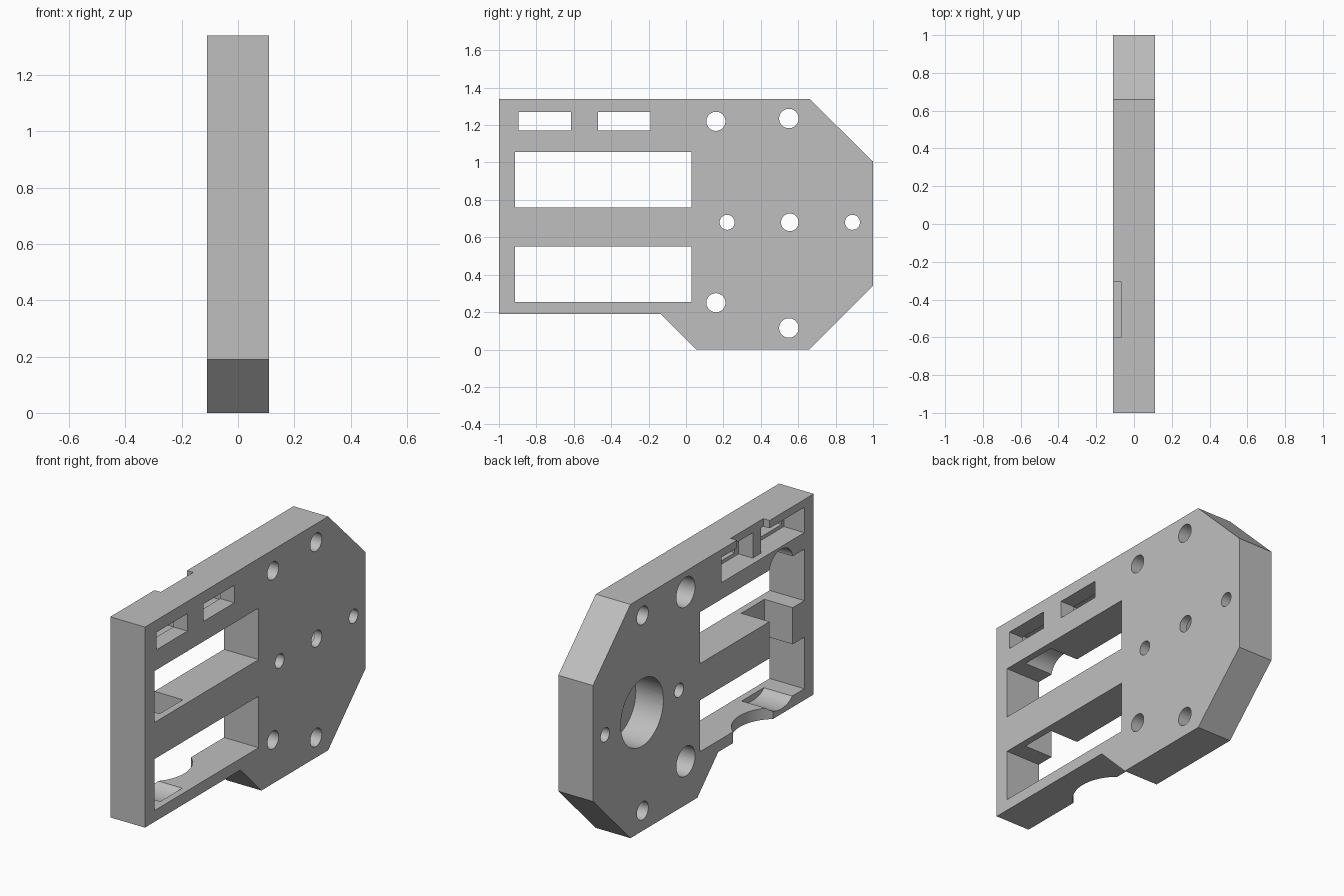
import bpy, bmesh, math

cube = bpy.data.objects.get("Cube")
if cube:
    bpy.data.objects.remove(cube, do_unlink=True)

grey = bpy.data.materials.new("plain grey")
grey.use_nodes = True
colour = (0.52, 0.52, 0.52, 1)
grey.diffuse_color = colour
grey.node_tree.nodes["Principled BSDF"].inputs["Base Color"].default_value = colour

X = 0.11          # half the plate thickness
OUT = 0.2         # safely outside the plate


def prism(name, points, low, high, axis="x"):
    """Extrude a profile: (y, z) points along x, or (x, y) points along z."""
    bm = bmesh.new()
    place = (lambda a, b, h: (h, a, b)) if axis == "x" else (lambda a, b, h: (a, b, h))
    face = bm.faces.new([bm.verts.new(place(a, b, low)) for a, b in points])
    move = place(0, 0, high - low)
    top = bmesh.ops.extrude_face_region(bm, geom=[face])["geom"]
    bmesh.ops.translate(bm, vec=move, verts=[v for v in top if isinstance(v, bmesh.types.BMVert)])
    bmesh.ops.recalc_face_normals(bm, faces=bm.faces)
    mesh = bpy.data.meshes.new(name)
    bm.to_mesh(mesh)
    bm.free()
    mesh.materials.append(grey)
    obj = bpy.data.objects.new(name, mesh)
    bpy.context.collection.objects.link(obj)
    return obj


def arc(cx, cy, rx, ry, start, end, steps):
    angles = [math.radians(start + (end - start) * i / steps) for i in range(steps + 1)]
    return [(cx + rx * math.cos(a), cy + ry * math.sin(a)) for a in angles]


def cut(points, low=-OUT, high=OUT, axis="x"):
    cutter = prism("cutter", points, low, high, axis)
    cutter.hide_render = True
    mod = plate.modifiers.new("cut", "BOOLEAN")
    mod.operation = "DIFFERENCE"
    mod.solver = "EXACT"
    mod.object = cutter
    bpy.ops.object.modifier_apply(modifier=mod.name)
    bpy.data.objects.remove(cutter, do_unlink=True)


def cut_box(y0, y1, z0, z1, low=-OUT, high=OUT):
    cut([(y0, z0), (y1, z0), (y1, z1), (y0, z1)], low, high)


def cut_hole(y, z, r, high=OUT):
    cut(arc(y, z, r, r, 0, 360, 48)[:-1], -OUT, high)


# Mounting plate with clipped corners
plate = prism("mounting_plate", [(-1, 0.19), (-0.135, 0.19), (0.055, 0), (0.66, 0),
                                 (1, 0.34), (1, 1.005), (0.66, 1.34), (-1, 1.34)], -X, X)
bpy.context.view_layer.objects.active = plate
plate.select_set(True)

# Two large windows
for z0, z1 in ((0.255, 0.55), (0.76, 1.055)):
    cut_box(-0.915, 0.03, z0, z1)

# Round-ended channel across the bars, open on the rear side
cut(arc(-0.705, 0.27, 0.105, 0.05, 180, 360, 20)
    + arc(-0.705, 1.045, 0.105, 0.09, 0, 180, 20), -OUT, 0.07)

# Shallow curved relief in the bottom bar
cut(arc(-0.26, -0.45, 0.235, 0.235, 0, 360, 72)[:-1], 0.1, 0.3, "z")

# Connector pocket: shallow rim, two deep bays with a post between, and slots
cut_box(-0.915, -0.165, 1.15, 1.295, -OUT, -0.07)
for y0, y1 in ((-0.915, -0.58), (-0.505, -0.165)):
    cut_box(y0, y1, 1.15, 1.295, -OUT, 0.02)
for y0, y1 in ((-0.895, -0.615), (-0.47, -0.19)):
    cut_box(y0, y1, 1.17, 1.27)

# Notch in the top edge
cut_box(-0.6, -0.305, 1.25, 1.4, -OUT, -0.07)

# Main bore, plus its centre and side holes
cut_hole(0.555, 0.68, 0.193, 0.065)
cut_hole(0.555, 0.68, 0.047)
for y in (0.22, 0.89):
    cut_hole(y, 0.68, 0.04)

# Counterbored and plain fixing holes
for z in (0.25, 1.22):
    cut_hole(0.16, z, 0.085, 0.03)
    cut_hole(0.16, z, 0.051)
for z in (0.115, 1.235):
    cut_hole(0.55, z, 0.052)

bpy.ops.object.shade_smooth_by_angle(angle=math.radians(25))
